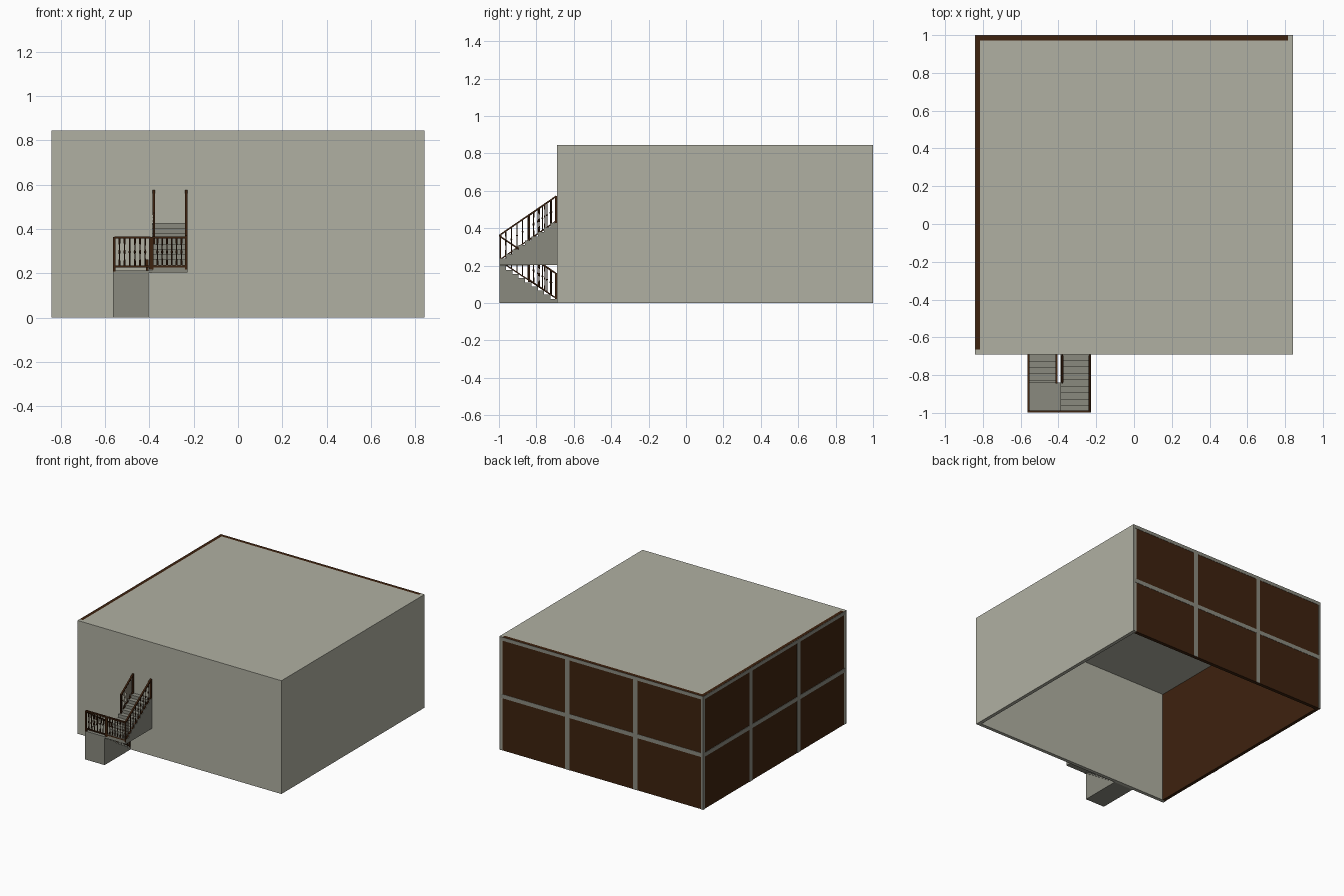
import bpy, bmesh, math
from mathutils import Vector

if "Cube" in bpy.data.objects:
    bpy.data.objects.remove(bpy.data.objects["Cube"])


def material(name, rgb):
    m = bpy.data.materials.new(name)
    m.diffuse_color = (*rgb, 1)
    m.use_nodes = True
    m.node_tree.nodes["Principled BSDF"].inputs["Base Color"].default_value = m.diffuse_color
    return m


PLASTER = material("pale plaster", (0.434, 0.434, 0.361))
CONCRETE = material("grey concrete", (0.254, 0.254, 0.212))
WOOD = material("dark brown wood", (0.048, 0.016, 0.0045))


def finish(bm, name, mat):
    bmesh.ops.recalc_face_normals(bm, faces=bm.faces)
    me = bpy.data.meshes.new(name)
    bm.to_mesh(me)
    bm.free()
    me.materials.append(mat)
    ob = bpy.data.objects.new(name, me)
    bpy.context.collection.objects.link(ob)
    return ob


def add_box(bm, x, y, z):
    v = [bm.verts.new((a, b, c)) for c in z for b in y for a in x]
    for f in ((0, 1, 3, 2), (4, 5, 7, 6), (0, 1, 5, 4),
              (2, 3, 7, 6), (0, 2, 6, 4), (1, 3, 7, 5)):
        bm.faces.new([v[i] for i in f])


def box(name, x, y, z, mat):
    bm = bmesh.new()
    add_box(bm, x, y, z)
    return finish(bm, name, mat)


def add_beam(bm, a, b, width, height):
    # sloping bar with vertical ends
    side = Vector((b.y - a.y, a.x - b.x, 0)).normalized() * width / 2
    up = Vector((0, 0, height / 2))
    ends = [[bm.verts.new(p + s * side + u * up)
             for s, u in ((-1, -1), (1, -1), (1, 1), (-1, 1))] for p in (a, b)]
    bm.faces.new(ends[0])
    bm.faces.new(ends[1])
    for i in range(4):
        j = (i + 1) % 4
        bm.faces.new((ends[0][i], ends[0][j], ends[1][j], ends[1][i]))


def add_baluster(bm, p, h):
    # turned spindle: (height fraction, radius)
    prof = ((0, .004), (.2, .004), (.28, .0025), (.42, .0025), (.5, .0055),
            (.58, .0025), (.72, .0025), (.8, .004), (1, .004))
    n = 6
    rings = [[bm.verts.new(p + Vector((r * math.cos(math.tau * i / n),
                                       r * math.sin(math.tau * i / n), t * h)))
              for i in range(n)] for t, r in prof]
    for lo, hi in zip(rings, rings[1:]):
        for i in range(n):
            j = (i + 1) % n
            bm.faces.new((lo[i], lo[j], hi[j], hi[i]))


RAIL_H = 0.14


def railing(name, a, b, count):
    # a, b: foot points of the two end posts
    a, b = Vector(a), Vector(b)
    bm = bmesh.new()
    up = Vector((0, 0, RAIL_H))
    add_beam(bm, a + up, b + up, 0.012, 0.010)
    low = Vector((0, 0, 0.008))
    add_beam(bm, a + low, b + low, 0.009, 0.008)
    for p in (a, b):
        add_box(bm, (p.x - .005, p.x + .005), (p.y - .005, p.y + .005),
                (p.z - .006, p.z + RAIL_H + .002))
    for i in range(1, count + 1):
        add_baluster(bm, a.lerp(b, i / (count + 1)) + low, RAIL_H - .008)
    return finish(bm, name, WOOD)


def stairs(name, x, steps, y0, y1, z0, z1, base):
    # stepped solid running from y0 to y1, treads going from z0 to z1
    pts = [(y0, base)]
    for i in range(steps):
        z = z0 + (z1 - z0) * i / (steps - 1)
        pts += [(y0 + (y1 - y0) * i / steps, z), (y0 + (y1 - y0) * (i + 1) / steps, z)]
    pts.append((y1, base))
    bm = bmesh.new()
    face = bm.faces.new([bm.verts.new((x[0], y, z)) for y, z in pts])
    ext = bmesh.ops.extrude_face_region(bm, geom=[face])
    bmesh.ops.translate(bm, vec=(x[1] - x[0], 0, 0),
                        verts=[g for g in ext["geom"] if isinstance(g, bmesh.types.BMVert)])
    return finish(bm, name, CONCRETE)


# Building shell, open underneath
X, Y0, Y1, H, T = 0.842, -0.69, 0.998, 0.846, 0.026
box("front_wall", (-X, X), (Y0, Y0 + T), (0, H), PLASTER)
box("right_wall", (X - T, X), (Y0 + T, Y1), (0, H), PLASTER)
box("roof", (-X + T, X - T), (Y0 + T, Y1 - T), (H - .006, H), PLASTER)

# Brown panel walls on the left and back
box("left_panel_wall", (-X + .002, -X + T), (Y0 + T, Y1), (0, H), WOOD)
box("back_panel_wall", (-X + T, X - T), (Y1 - T, Y1), (0, H), WOOD)


def grid_frame(name, lo, hi, place):
    # uprights and rails; place(u0, u1, z0, z1) gives the box extents
    bm = bmesh.new()
    w = 0.017
    for i in range(4):
        c = lo + (hi - lo) * i / 3
        add_box(bm, *place(max(c - w, lo), min(c + w, hi), 0, H - .001))
    for z0, z1 in ((0.39, 0.42), (H - .026, H - .001)):
        add_box(bm, *place(lo, hi, z0, z1))
    return finish(bm, name, CONCRETE)


grid_frame("back_frame", -X, X,
           lambda a, b, c, d: ((a, b), (Y1 - .002, Y1 + .002), (c, d)))
grid_frame("left_frame", Y0, Y1,
           lambda a, b, c, d: ((-X - .001, -X + .003), (a, b), (c, d)))

# Two flights with a turning landing
stairs("lower_flight", (-.565, -.404), 9, -.997, Y0, .200, .022, 0)
stairs("upper_flight", (-.388, -.228), 9, -.997, Y0, .238, .428, .203)
box("landing", (-.565, -.388), (-.997, -.84), (.200, .212), CONCRETE)

# Banisters
YF, YM, YB = -0.993, -0.84, Y0 - 0.005
railing("landing_front_railing_left", (-.559, YF, .222), (-.396, YF, .222), 6)
railing("landing_front_railing_right", (-.386, YF, .222), (-.234, YF, .222), 6)
railing("lower_outer_railing", (-.559, YF, .215), (-.559, YB, .018), 9)
railing("lower_inner_railing", (-.410, YM, .118), (-.410, YB, .018), 5)
railing("upper_outer_railing", (-.234, YF, .225), (-.234, YB, .430), 9)
railing("upper_inner_railing", (-.380, YM, .328), (-.380, YB, .430), 5)
